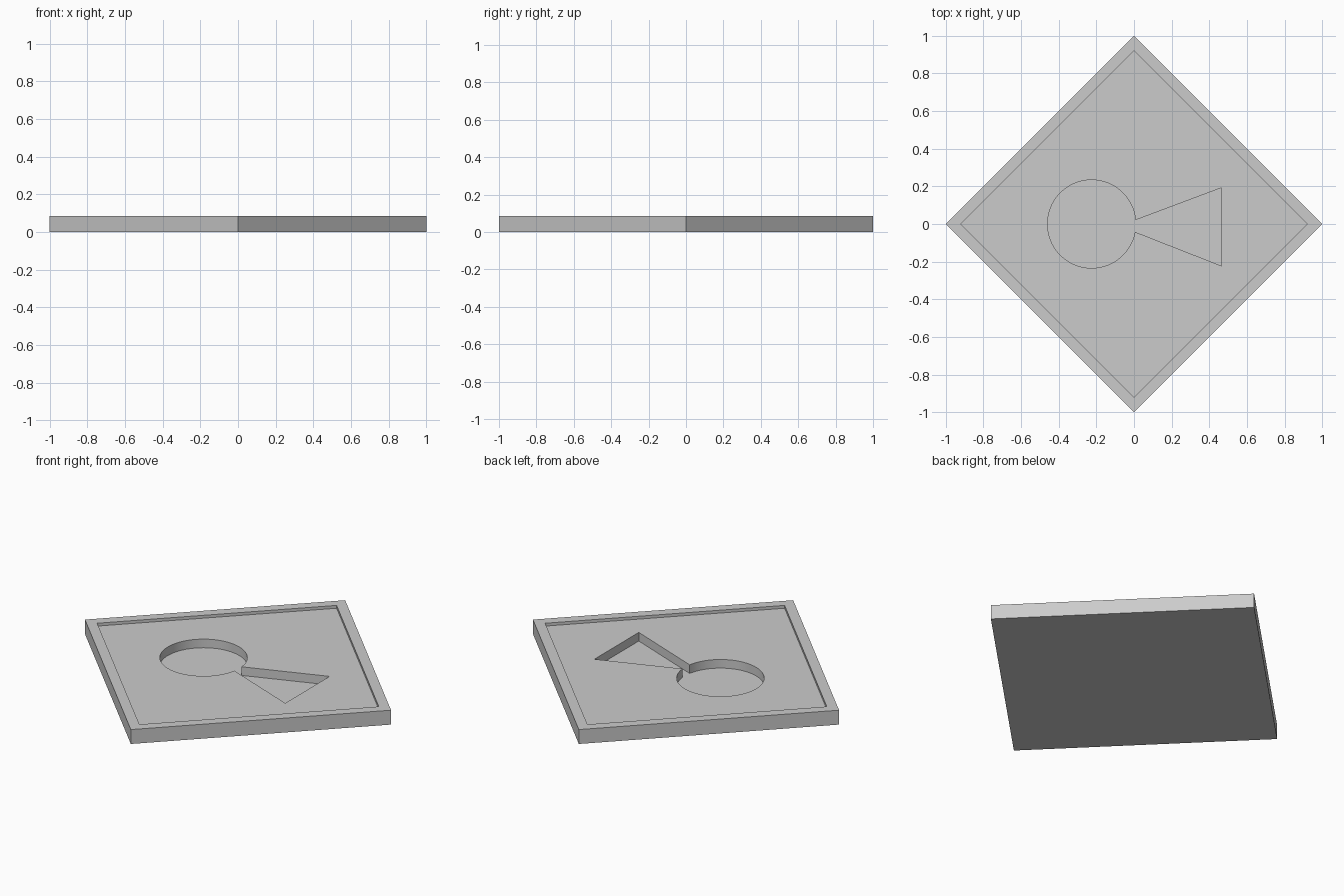
import bpy
import bmesh
from math import sin, cos, pi, radians

cube = bpy.data.objects.get("Cube")
if cube:
    bpy.data.objects.remove(cube, do_unlink=True)

THICK, LEDGE, FLOOR = 0.085, 0.068, 0.017   # rim top, recessed face, pocket floor
ABOVE = THICK + 0.1

grey = bpy.data.materials.new("plain grey")
grey.use_nodes = True
colour = (0.6, 0.6, 0.6, 1)
grey.diffuse_color = colour
grey.node_tree.nodes["Principled BSDF"].inputs["Base Color"].default_value = colour


def prism(name, outline, z0, z1):
    """Extrude a flat outline from z0 up to z1."""
    bm = bmesh.new()
    face = bm.faces.new([bm.verts.new((x, y, z0)) for x, y in outline])
    top = bmesh.ops.extrude_face_region(bm, geom=[face])["geom"]
    verts = [v for v in top if isinstance(v, bmesh.types.BMVert)]
    bmesh.ops.translate(bm, verts=verts, vec=(0, 0, z1 - z0))
    bmesh.ops.recalc_face_normals(bm, faces=bm.faces)
    mesh = bpy.data.meshes.new(name)
    bm.to_mesh(mesh)
    bm.free()
    mesh.materials.append(grey)
    obj = bpy.data.objects.new(name, mesh)
    bpy.context.collection.objects.link(obj)
    return obj


def diamond(r):
    return [(r, 0), (0, r), (-r, 0), (0, -r)]


def carve(target, cutter):
    """Subtract the cutter and discard it."""
    cutter.hide_render = True
    mod = target.modifiers.new("carve", "BOOLEAN")
    mod.operation = "DIFFERENCE"
    mod.solver = "EXACT"
    mod.object = cutter
    bpy.context.view_layer.objects.active = target
    bpy.ops.object.modifier_apply(modifier=mod.name)
    bpy.data.objects.remove(cutter, do_unlink=True)


# Square tray with a raised rim
tray = prism("keyhole_tray", diamond(1), 0, THICK)
carve(tray, prism("rim_cutter", diamond(0.92), LEDGE, ABOVE))

# Keyhole pocket: round bowl joined to a flared slot
cx, r, steps = -0.225, 0.234, 72
start, end = math_angles = (0.09, 2 * pi - 0.18)
arc = [start + (end - start) * i / steps for i in range(steps + 1)]
keyhole = [(cx + r * cos(a), r * sin(a)) for a in arc]
keyhole += [(0.464, -0.222), (0.464, 0.192)]
carve(tray, prism("keyhole_cutter", keyhole, FLOOR, ABOVE))

# Smooth round wall, crisp edges elsewhere
bpy.ops.object.select_all(action="DESELECT")
tray.select_set(True)
bpy.context.view_layer.objects.active = tray
bpy.ops.object.shade_smooth_by_angle(angle=radians(30))
